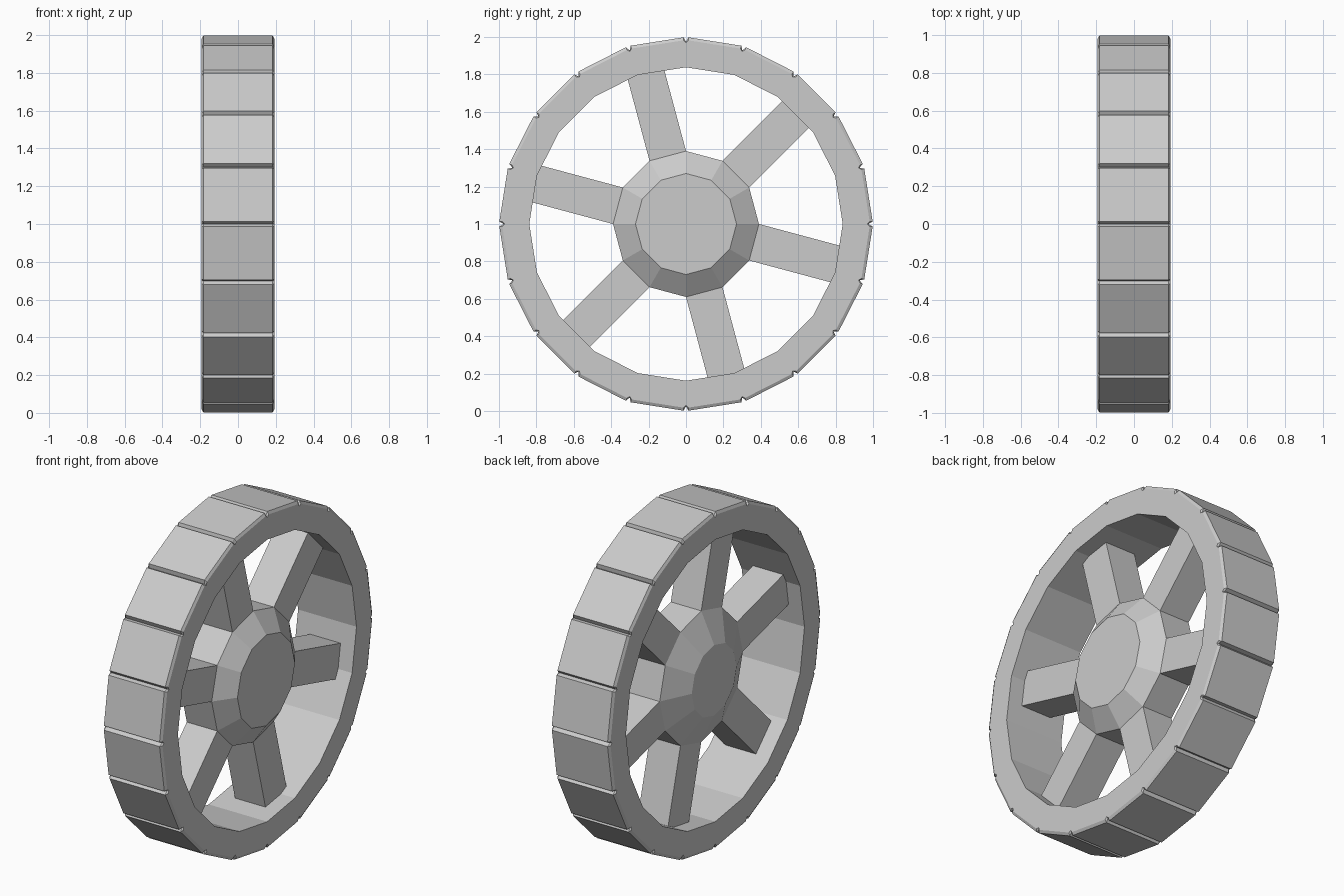
import bpy, bmesh
from math import sin, cos, radians, pi
from mathutils import Matrix

cube = bpy.data.objects.get("Cube")
if cube:
    bpy.data.objects.remove(cube, do_unlink=True)

grey = bpy.data.materials.new("plain_grey")
grey.use_nodes = True
grey.diffuse_color = (0.6, 0.6, 0.6, 1)
grey.node_tree.nodes["Principled BSDF"].inputs["Base Color"].default_value = (0.6, 0.6, 0.6, 1)


def finish(name, bm):
    bmesh.ops.recalc_face_normals(bm, faces=bm.faces)
    mesh = bpy.data.meshes.new(name)
    bm.to_mesh(mesh)
    bm.free()
    mesh.materials.append(grey)
    obj = bpy.data.objects.new(name, mesh)
    bpy.context.collection.objects.link(obj)
    return obj


def point(bm, x, radius, angle, tangent=0.0):
    """Vertex on a circle around the x axle, shifted along the tangent."""
    return bm.verts.new((x, radius * cos(angle) - tangent * sin(angle),
                         1 + radius * sin(angle) + tangent * cos(angle)))


def bridge(bm, a, b):
    n = len(a)
    for i in range(n):
        bm.faces.new((a[i], a[(i + 1) % n], b[(i + 1) % n], b[i]))


# Rim: faceted ring with a chamfered tread and a V groove at every corner
SIDES = 20
GROOVE = 0.013


def tread_ring(bm, x, floor, top):
    ring = []
    for i in range(SIDES):
        a = 2 * pi * i / SIDES
        ring += [point(bm, x, top, a, -GROOVE), point(bm, x, floor, a),
                 point(bm, x, top, a, GROOVE)]
    return ring


bm = bmesh.new()
sides = []
for s in (-1, 1):
    inner = [point(bm, s * 0.192, 0.838, 2 * pi * i / SIDES) for i in range(SIDES)]
    edge = tread_ring(bm, s * 0.192, 0.97, 0.982)
    tread = tread_ring(bm, s * 0.183, 0.975, 0.998)
    bridge(bm, edge, tread)
    for i in range(SIDES):
        j = (i + 1) % SIDES
        bm.faces.new((inner[i], edge[3 * i + 1], edge[3 * i + 2],
                      edge[3 * j], edge[3 * j + 1], inner[j]))
    sides.append((inner, tread))
for a, b in zip(*sides):
    bridge(bm, a, b)
finish("rim", bm)

# Hub: twelve-sided drum tapering to a flat cap on both sides
bm = bmesh.new()
rings = [[point(bm, x, r, radians(30 * i)) for i in range(12)]
         for x, r in ((-0.185, 0.21), (-0.1, 0.39), (0.1, 0.39), (0.185, 0.27))]
for a, b in zip(rings, rings[1:]):
    bridge(bm, a, b)
bm.faces.new(rings[0])
bm.faces.new(rings[-1])
finish("hub", bm)

# Spokes: six square bars, each growing from every second side of the hub
for k in range(6):
    bm = bmesh.new()
    bmesh.ops.create_cube(bm, size=1)
    bm.transform(Matrix.Translation((0, 0, 1))
                 @ Matrix.Rotation(radians(60 * k - 15), 4, "X")
                 @ Matrix.Translation((0, 0.6, 0))
                 @ Matrix.Diagonal((0.2, 0.48, 0.202, 1)))
    finish(f"spoke_{k + 1}", bm)
